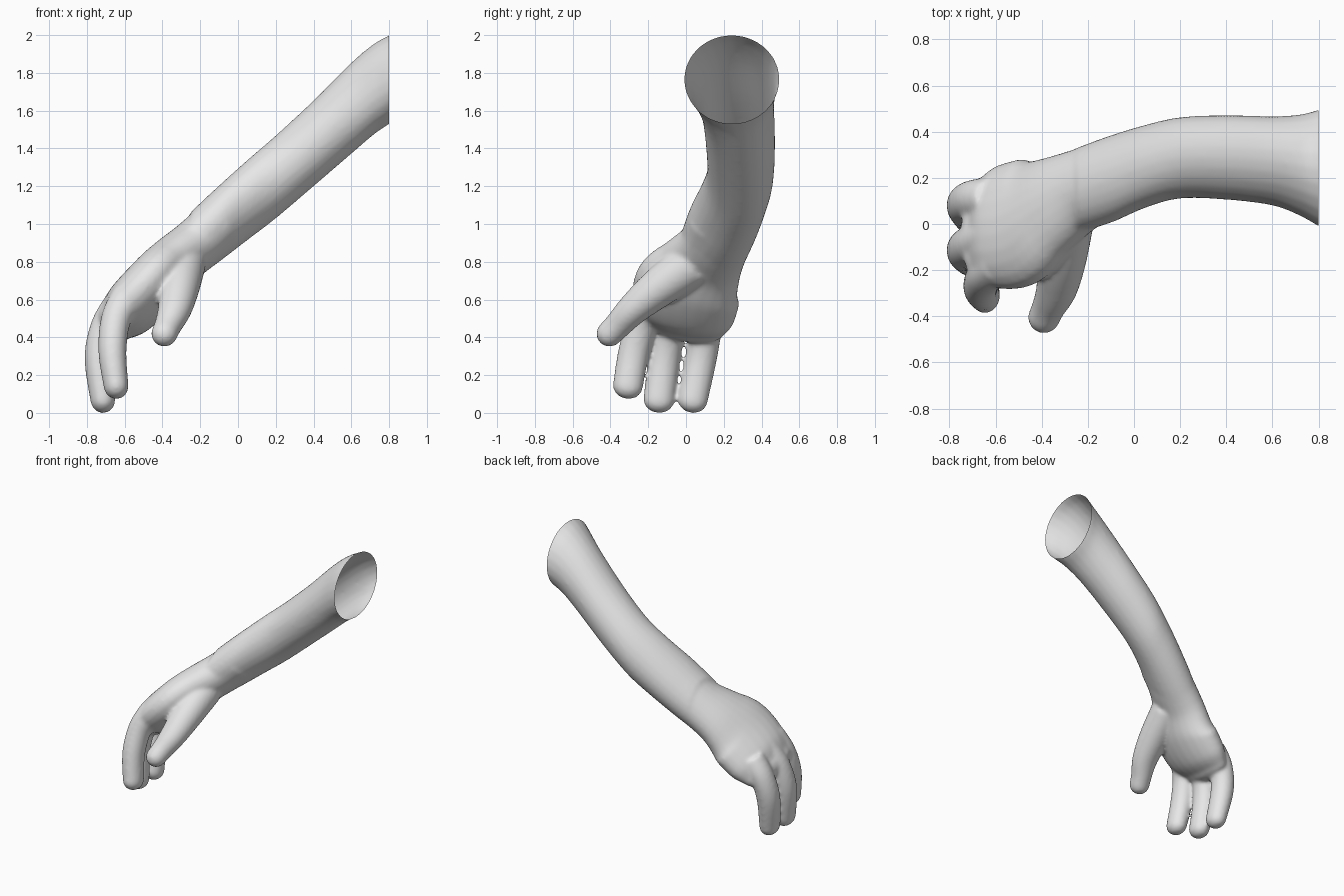
import bpy, bmesh, math
from mathutils import Vector

if "Cube" in bpy.data.objects:
    bpy.data.objects.remove(bpy.data.objects["Cube"])

SIDES = 24


def spline(rows, steps=5):
    """Smooth interpolation through rows of numbers."""
    out = []
    for i in range(len(rows) - 1):
        a, b = rows[max(i - 1, 0)], rows[i]
        c, d = rows[i + 1], rows[min(i + 2, len(rows) - 1)]
        for s in range(steps):
            t = s / steps
            out.append([0.5 * (2 * q + (r - p) * t + (2 * p - 5 * q + 4 * r - w) * t * t
                               + (3 * q - p - 3 * r + w) * t ** 3)
                        for p, q, r, w in zip(a, b, c, d)])
    out.append(list(rows[-1]))
    return out


def loft(bm, rings):
    """Closed tube through rings given as (centre, half axis, half axis)."""
    loops = []
    for c, u, v in rings:
        loops.append([bm.verts.new(c + u * math.cos(a) + v * math.sin(a))
                      for a in (2 * math.pi * k / SIDES for k in range(SIDES))])
    for a, b in zip(loops, loops[1:]):
        for k in range(SIDES):
            j = (k + 1) % SIDES
            bm.faces.new((a[k], a[j], b[j], b[k]))
    bm.faces.new(loops[0])
    bm.faces.new(loops[-1])


def limb(bm, rows, across):
    """Rounded limb along rows of x, y, z, half width, half thickness."""
    rows = spline(rows)
    pts = [Vector(r[:3]) for r in rows]
    rings = []
    for i, (p, r) in enumerate(zip(pts, rows)):
        d = (pts[min(i + 1, len(pts) - 1)] - pts[max(i - 1, 0)]).normalized()
        u = (across - d * across.dot(d)).normalized()
        v = d.cross(u)
        rings.append((p, u * r[3], v * r[4]))
    # domed tip
    p, u, v = rings[-1]
    for a in (0.35, 0.7, 1.0, 1.25, 1.45):
        rings.append((p + d * v.length * math.sin(a), u * math.cos(a), v * math.cos(a)))
    loft(bm, rings)


bm = bmesh.new()

# Forearm and upper arm: x, y low, y high, z low, z high of each slice
slices = [
    (-0.25, -0.04, 0.33, 0.69, 1.065),
    (-0.10, 0.005, 0.385, 0.80, 1.205),
    (0.05, 0.07, 0.43, 0.915, 1.34),
    (0.20, 0.11, 0.463, 1.03, 1.47),
    (0.40, 0.105, 0.472, 1.20, 1.655),
    (0.60, 0.08, 0.467, 1.372, 1.855),
    (0.72, 0.035, 0.475, 1.475, 1.955),
    (0.80, -0.01, 0.495, 1.53, 2.0),
    (0.90, -0.06, 0.52, 1.60, 2.06),
]
loft(bm, [(Vector((x, (y0 + y1) / 2, (z0 + z1) / 2)),
           Vector((0, (y1 - y0) / 2, 0)), Vector((0, 0, (z1 - z0) / 2)))
          for x, y0, y1, z0, z1 in spline(slices)])

# Palm
limb(bm, [
    (-0.10, 0.19, 1.00, 0.18, 0.14),
    (-0.22, 0.15, 0.89, 0.185, 0.14),
    (-0.35, 0.08, 0.785, 0.225, 0.14),
    (-0.46, 0.01, 0.665, 0.285, 0.15),
    (-0.58, -0.01, 0.545, 0.275, 0.14),
    (-0.65, -0.02, 0.48, 0.24, 0.10),
], Vector((0.08, 0.97, -0.2)))

# Thumb
limb(bm, [
    (-0.28, 0.03, 0.79, 0.11, 0.12),
    (-0.31, -0.15, 0.66, 0.105, 0.105),
    (-0.335, -0.28, 0.55, 0.09, 0.085),
    (-0.37, -0.36, 0.465, 0.073, 0.073),
    (-0.39, -0.405, 0.42, 0.07, 0.07),
], Vector((1, 0, 0)))

# Three fingers
fingers = [
    [(-0.58, -0.18, 0.62, 0.085, 0.09), (-0.645, -0.225, 0.50, 0.083, 0.08),
     (-0.665, -0.275, 0.33, 0.083, 0.075), (-0.645, -0.308, 0.14, 0.08, 0.066)],
    [(-0.62, -0.05, 0.58, 0.085, 0.09), (-0.70, -0.085, 0.46, 0.085, 0.08),
     (-0.735, -0.115, 0.29, 0.085, 0.078), (-0.715, -0.145, 0.066, 0.082, 0.066)],
    [(-0.62, 0.11, 0.56, 0.09, 0.09), (-0.70, 0.105, 0.45, 0.086, 0.08),
     (-0.735, 0.08, 0.29, 0.084, 0.078), (-0.715, 0.035, 0.066, 0.08, 0.066)],
]
for f in fingers:
    limb(bm, f, Vector((0, 1, 0)))

bmesh.ops.recalc_face_normals(bm, faces=bm.faces)
mesh = bpy.data.meshes.new("arm_and_hand")
bm.to_mesh(mesh)
bm.free()
arm = bpy.data.objects.new("arm_and_hand", mesh)
bpy.context.collection.objects.link(arm)

# Fuse the volumes into one skin and soften the joins
fuse = arm.modifiers.new("fuse", 'REMESH')
fuse.mode = 'VOXEL'
fuse.voxel_size = 0.012
soft = arm.modifiers.new("soften", 'SMOOTH')
soft.factor = 0.5
soft.iterations = 10
deps = bpy.context.evaluated_depsgraph_get()
skin_mesh = bpy.data.meshes.new_from_object(arm.evaluated_get(deps))
arm.modifiers.clear()
arm.data = skin_mesh

# Open shoulder end
bm = bmesh.new()
bm.from_mesh(skin_mesh)
bmesh.ops.bisect_plane(bm, geom=bm.verts[:] + bm.edges[:] + bm.faces[:],
                       plane_co=(0.8, 0, 0), plane_no=(1, 0, 0), clear_outer=True)
low = min(v.co.z for v in bm.verts)
bmesh.ops.translate(bm, verts=bm.verts, vec=(0, 0, -low))
for face in bm.faces:
    face.smooth = True
bm.to_mesh(skin_mesh)
bm.free()

grey = bpy.data.materials.new("light_grey")
grey.diffuse_color = (0.8, 0.8, 0.8, 1)
grey.use_nodes = True
grey.node_tree.nodes["Principled BSDF"].inputs["Base Color"].default_value = grey.diffuse_color
skin_mesh.materials.clear()
skin_mesh.materials.append(grey)
